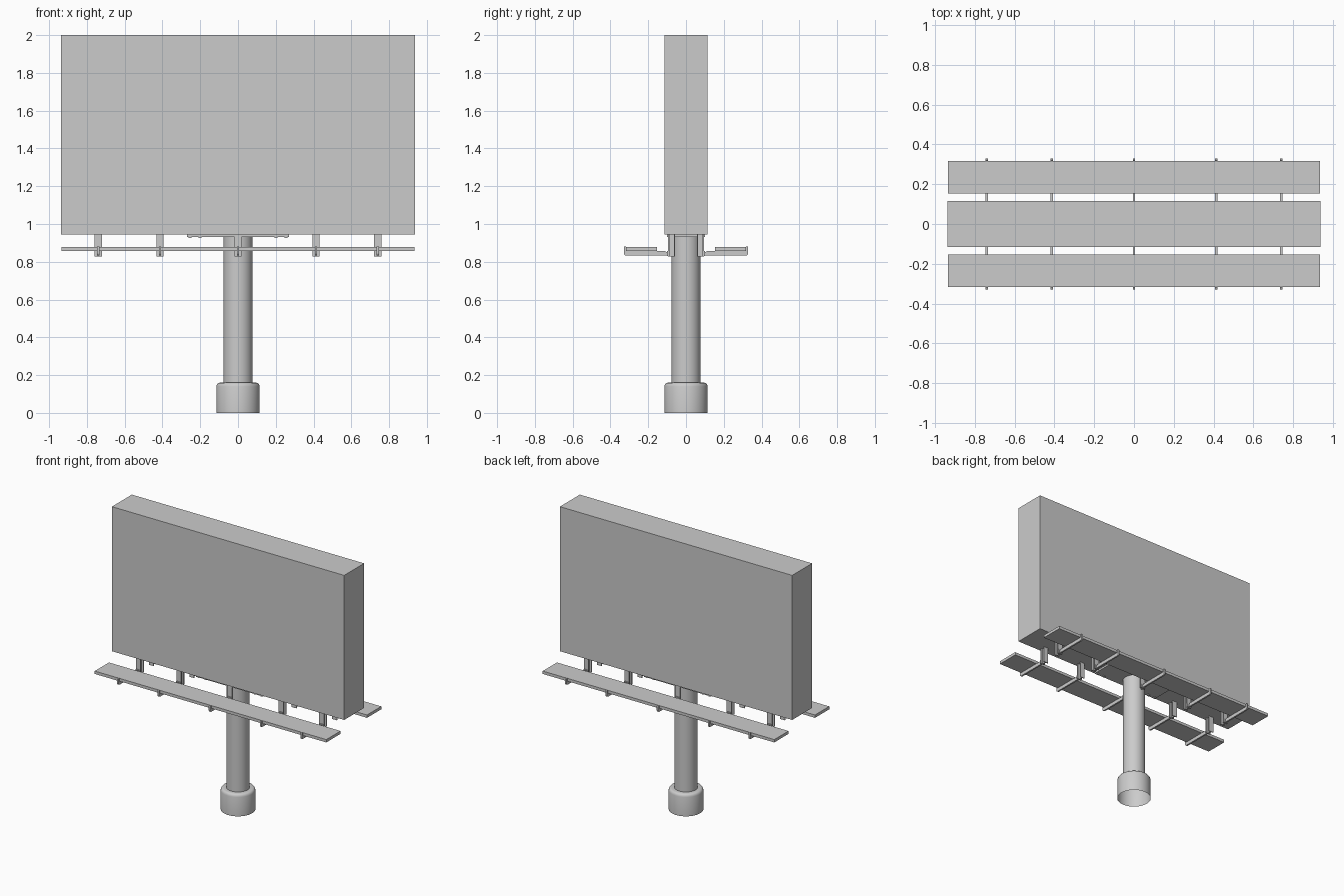
import bpy, bmesh, math

if "Cube" in bpy.data.objects:
    bpy.data.objects.remove(bpy.data.objects["Cube"])


def mesh_object(name, bm):
    bmesh.ops.recalc_face_normals(bm, faces=bm.faces)
    me = bpy.data.meshes.new(name)
    bm.to_mesh(me)
    bm.free()
    ob = bpy.data.objects.new(name, me)
    bpy.context.collection.objects.link(ob)
    return ob


def box(name, x, y, z):
    bm = bmesh.new()
    bmesh.ops.create_cube(bm, size=1)
    for v in bm.verts:
        for i, (a, b) in enumerate((x, y, z)):
            v.co[i] = a if v.co[i] < 0 else b
    return mesh_object(name, bm)


def prism(name, pts, to3d, a, b):
    """Extrude a 2D outline between a and b."""
    bm = bmesh.new()
    lo = [bm.verts.new(to3d(p, a)) for p in pts]
    hi = [bm.verts.new(to3d(p, b)) for p in pts]
    bm.faces.new(lo)
    bm.faces.new(hi)
    n = len(pts)
    for i in range(n):
        j = (i + 1) % n
        bm.faces.new((lo[i], lo[j], hi[j], hi[i]))
    return mesh_object(name, bm)


def lathe(name, profile, n=40):
    bm = bmesh.new()
    rings = [[bm.verts.new((r * math.cos(2 * math.pi * k / n),
                            r * math.sin(2 * math.pi * k / n), z))
              for k in range(n)] for r, z in profile]
    for a, b in zip(rings, rings[1:]):
        for k in range(n):
            j = (k + 1) % n
            bm.faces.new((a[k], a[j], b[j], b[k]))
    ob = mesh_object(name, bm)
    bpy.ops.object.select_all(action='DESELECT')
    ob.select_set(True)
    bpy.context.view_layer.objects.active = ob
    bpy.ops.object.shade_smooth_by_angle(angle=math.radians(40))
    return ob


# Column with a rounded footing, open at the bottom
lathe("footing", [(0.115, 0), (0.115, 0.14), (0.112, 0.15),
                  (0.106, 0.157), (0.097, 0.16), (0.076, 0.16)])
lathe("column", [(0.077, 0.16), (0.077, 0.94)])

# Display cabinet
box("cabinet", (-0.938, 0.938), (-0.115, 0.115), (0.945, 2.0))

# Mounting plate and its bolts
box("mounting_plate", (-0.27, 0.27), (-0.1, 0.1), (0.932, 0.946))
for x in (-0.255, -0.2, 0.2, 0.255):
    for y in (-0.085, 0.085):
        box("plate_bolt", (x - 0.008, x + 0.008), (y - 0.008, y + 0.008),
            (0.925, 0.934))

# I-beam section of the hangers, and side outline of the walkway arms
i_beam = [(-0.019, 0.057), (0.019, 0.057), (0.019, 0.063), (0.004, 0.063),
          (0.004, 0.088), (0.019, 0.088), (0.019, 0.094), (-0.019, 0.094),
          (-0.019, 0.088), (-0.004, 0.088), (-0.004, 0.063), (-0.019, 0.063)]
arm = [(0.09, 0.832), (0.318, 0.832), (0.326, 0.836), (0.329, 0.844),
       (0.329, 0.876), (0.326, 0.882), (0.320, 0.882), (0.317, 0.876),
       (0.317, 0.857), (0.113, 0.857), (0.106, 0.853), (0.09, 0.853)]

for s in (-1, 1):
    # Walkway deck
    box("walkway", (-0.935, 0.935), sorted((s * 0.153, s * 0.317)),
        (0.857, 0.878))
    for x in (-0.74, -0.413, 0, 0.413, 0.74):
        prism("hanger", i_beam, lambda p, h: (x + p[0], s * p[1], h),
              0.828, 0.946)
        prism("walkway_arm", arm, lambda p, h: (x + h, s * p[0], p[1]),
              -0.006, 0.006)
        # Clamp plate joining arm to hanger
        box("arm_clamp", (x - 0.017, x + 0.017),
            sorted((s * 0.094, s * 0.1)), (0.83, 0.856))
